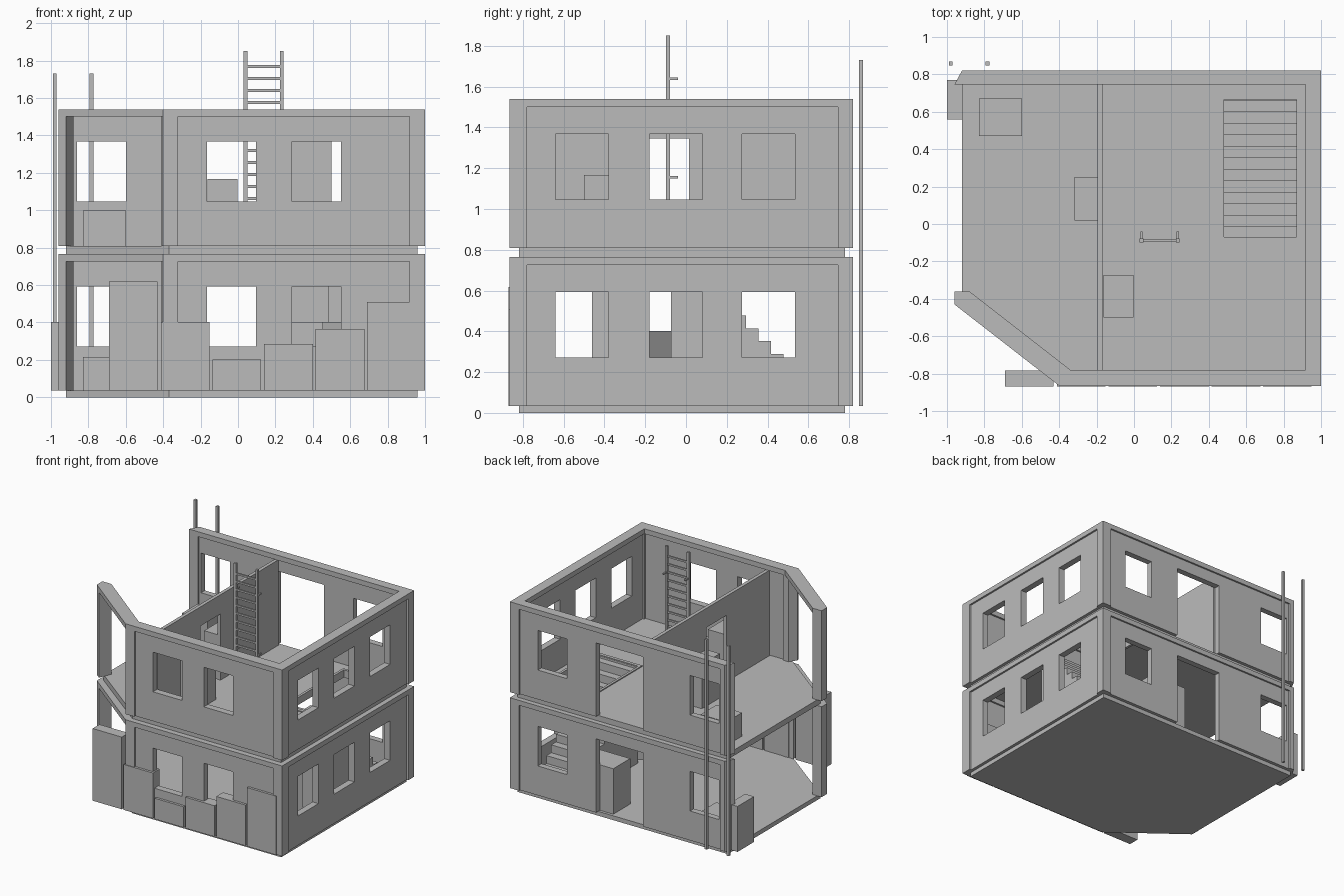
import bpy, bmesh
from math import radians
from mathutils import Matrix, Vector

cube = bpy.data.objects.get("Cube")
if cube:
    bpy.data.objects.remove(cube, do_unlink=True)

grey = bpy.data.materials.new("plain_grey")
grey.use_nodes = True
grey.diffuse_color = (0.5, 0.5, 0.5, 1)
grey.node_tree.nodes["Principled BSDF"].inputs["Base Color"].default_value = grey.diffuse_color


def finish(name, bm):
    bmesh.ops.recalc_face_normals(bm, faces=bm.faces)
    mesh = bpy.data.meshes.new(name)
    bm.to_mesh(mesh)
    bm.free()
    mesh.materials.append(grey)
    ob = bpy.data.objects.new(name, mesh)
    bpy.context.collection.objects.link(ob)
    return ob


def box(name, x, y, z, turn=0):
    bm = bmesh.new()
    spans = (x, y, z)
    centre = Vector([(a + b) / 2 for a, b in spans])
    size = Matrix.Diagonal([b - a for a, b in spans]).to_4x4()
    spin = Matrix.Rotation(radians(turn), 4, "Z")
    bmesh.ops.create_cube(bm, size=1, matrix=Matrix.Translation(centre) @ spin @ size)
    return finish(name, bm)


def prism(name, outline, z):
    bm = bmesh.new()
    base = bm.faces.new([bm.verts.new((px, py, z[0])) for px, py in outline])
    top = bmesh.ops.extrude_face_region(bm, geom=[base])["geom"]
    verts = [v for v in top if isinstance(v, bmesh.types.BMVert)]
    bmesh.ops.translate(bm, verts=verts, vec=(0, 0, z[1] - z[0]))
    return finish(name, bm)


def cut(ob, x, y, z):
    cutter = box("cutter", x, y, z)
    mod = ob.modifiers.new("opening", "BOOLEAN")
    mod.operation, mod.solver, mod.object = "DIFFERENCE", "EXACT", cutter
    bpy.context.view_layer.objects.active = ob
    bpy.ops.object.modifier_apply(modifier=mod.name)
    bpy.data.objects.remove(cutter, do_unlink=True)


# Shared plan outlines
slab = [(-0.92, -0.4), (-0.37, -0.82), (0.96, -0.82), (0.96, 0.78), (-0.92, 0.78)]
ring_out = [(-0.96, 0.745), (-0.92, 0.82), (1, 0.82), (1, -0.865), (-0.4, -0.865),
            (-0.96, -0.43)]
ring_in = [(-0.88, 0.745), (0.918, 0.745), (0.918, -0.78), (-0.34, -0.78), (-0.88, -0.36)]
beam = ring_out + [(-0.96, -0.36)] + ring_in[::-1]
windows_right = [(-0.64, -0.38), (-0.18, 0.08), (0.275, 0.535)]
windows_front = [(-0.165, 0.095), (0.29, 0.55)]
windows_back = [(-0.86, -0.6), (0.5, 0.76)]

for level, base in (("lower", 0.035), ("upper", 0.81)):
    top = base + 0.73
    # Floor slab
    floor = prism(level + "_floor", slab, (base - 0.035 if level == "lower" else 0.765, base))
    if level == "upper":
        cut(floor, (0.48, 0.87), (-0.07, 0.665), (0.6, 1))

    # Top beam and corner posts
    prism(level + "_top_beam", beam, (top - 0.04, top))
    body = (base, top - 0.04)
    box(level + "_post_front_left", (0.918, 1), (-0.865, -0.78), body)
    box(level + "_post_back_left", (0.918, 1), (0.745, 0.82), body)
    prism(level + "_post_back_right", [(-0.96, 0.745), (-0.92, 0.82), (-0.88, 0.82),
                                       (-0.88, 0.745)], body)
    prism(level + "_post_side", [(-0.96, -0.43), (-0.96, -0.36), (-0.88, -0.36),
                                 (-0.92, -0.46)], body)
    prism(level + "_post_front_right", [(-0.4, -0.865), (-0.32, -0.865), (-0.32, -0.78),
                                        (-0.37, -0.78), (-0.41, -0.84)], body)

    # Recessed wall panels with their openings
    sill = (base + 0.237, base + 0.557)
    side = box(level + "_side_wall", (0.932, 0.985), (-0.78, 0.745), body)
    for span in windows_right:
        cut(side, (0.8, 1.1), span, sill)
    front = box(level + "_front_wall", (-0.32, 0.918), (-0.85, -0.795), body)
    for span in windows_front:
        cut(front, span, (-1, -0.7), sill)
    back = box(level + "_back_wall", (-0.88, 0.918), (0.757, 0.806), body)
    for span in windows_back:
        cut(back, span, (0.7, 0.9), sill)
    cut(back, (-0.18, 0.24), (0.7, 0.9), (base - 0.1, base + 0.595))

# Upstairs partition with its doorway
partition = box("partition", (-0.195, -0.167), (-0.79, 0.757), (0.81, 1.5))
cut(partition, (-0.3, 0), (-0.24, 0.015), (0.7, 1.345))

# Solid staircase: stepped profile laid along y
run, rise = 0.0613, 0.0633
for i in range(12):
    y_top = 0.662 - run * i
    box("stair_step", (0.48, 0.87), (y_top - run, y_top), (0.035, 0.035 + rise * (i + 1)))

# Raised rim around the stair opening
for x in ((0.46, 0.48), (0.87, 0.89)):
    box("stair_rim_side", x, (-0.1, 0.685), (0.757, 0.818))
for y in ((-0.1, -0.073), (0.665, 0.685)):
    box("stair_rim_end", (0.48, 0.87), y, (0.757, 0.818))

# Ladder
for x in (0.03, 0.224):
    box("ladder_rail", (x, x + 0.02), (-0.098, -0.078), (0.81, 1.852))
    for z in (1.155, 1.64):
        box("ladder_bracket", (x + 0.004, x + 0.016), (-0.08, -0.04), (z - 0.006, z + 0.006))
for i in range(15):
    z = 0.87 + 0.0642 * i
    box("ladder_rung", (0.045, 0.23), (-0.095, -0.081), (z - 0.007, z + 0.007))

# Tall poles behind the back wall
for x in (-0.99, -0.793):
    box("back_pole", (x, x + 0.02), (0.848, 0.868), (0.035, 1.73))

# Boards of different heights along the front
for x, height in ((-0.69, 0.618), (-0.412, 0.402), (-0.136, 0.203), (0.14, 0.285),
                  (0.415, 0.365), (0.69, 0.51)):
    box("front_board", (x, x + 0.26), (-0.87, -0.783), (0.035, height))

# Crates and cabinets
box("side_cabinet", (-1, -0.92), (0.56, 0.77), (0.035, 0.402))
box("lower_crate", (-0.83, -0.6), (0.47, 0.67), (0.035, 0.215))
box("upper_crate", (-0.83, -0.6), (0.47, 0.67), (0.81, 1.0))
box("upper_cabinet", (-0.164, -0.004), (-0.5, -0.272), (0.81, 1.168))
box("partition_cabinet", (-0.317, -0.195), (0.02, 0.25), (0.81, 1.168))
box("back_cabinet", (0.12, 0.455), (0.54, 0.757), (0.035, 0.402))
box("turned_crate", (0.49, 0.67), (-0.27, -0.09), (0.035, 0.402), 45)
